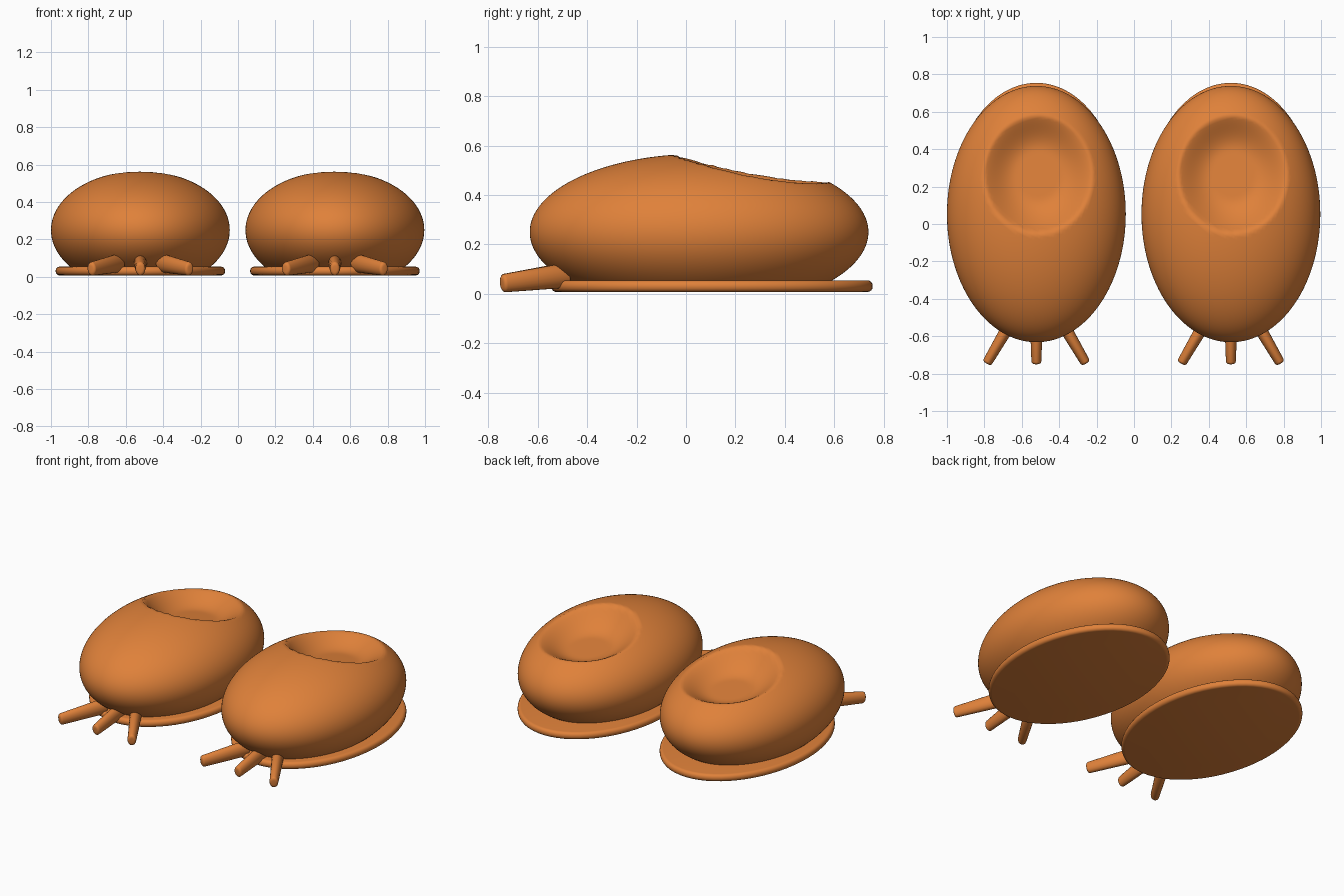
import bpy, bmesh, math
from mathutils import Vector, Matrix

if "Cube" in bpy.data.objects:
    bpy.data.objects.remove(bpy.data.objects["Cube"])

orange = bpy.data.materials.new("orange")
orange.diffuse_color = (0.74, 0.22, 0.042, 1)
orange.use_nodes = True
orange.node_tree.nodes["Principled BSDF"].inputs["Base Color"].default_value = orange.diffuse_color


def finish(name, bm, offset, angle=40):
    """Turn a bmesh into a smooth shaded object shifted sideways."""
    bmesh.ops.recalc_face_normals(bm, faces=bm.faces)
    mesh = bpy.data.meshes.new(name)
    bm.to_mesh(mesh)
    bm.free()
    mesh.materials.append(orange)
    obj = bpy.data.objects.new(name, mesh)
    bpy.context.collection.objects.link(obj)
    obj.location.x = offset
    bpy.ops.object.select_all(action='DESELECT')
    obj.select_set(True)
    bpy.context.view_layer.objects.active = obj
    bpy.ops.object.shade_smooth_by_angle(angle=math.radians(angle))
    return obj


def slipper_body(name, offset):
    """Padded ellipsoid with a flat base and a foot hollow pressed into the top."""
    bm = bmesh.new()
    bmesh.ops.create_icosphere(bm, subdivisions=6, radius=1)
    for v in bm.verts:
        v.co = Vector((v.co.x * 0.478, v.co.y * 0.685 + 0.053, v.co.z * 0.316 + 0.25))
        if v.co.z < 0.03:
            v.co.z = 0.03
        # foot hollow
        d = math.hypot((v.co.x - 0.01) / 0.29, (v.co.y - 0.265) / 0.315)
        if v.co.z > 0.25 and d < 1:
            t = min(1, (1 - d) / 0.6)
            w = 1 - (1 - t) ** 2
            floor = 0.40 - 0.1 * (v.co.y - 0.265)
            v.co.z += (floor - v.co.z) * w
    finish(name, bm, offset, 60)


def sole(name, offset):
    """Thin oval plate with a rounded rim."""
    bm = bmesh.new()
    bmesh.ops.create_cone(bm, cap_ends=True, segments=64, radius1=1, radius2=1, depth=0.047)
    bmesh.ops.transform(bm, matrix=Matrix.Translation((0, 0.105, 0.031))
                        @ Matrix.Diagonal((0.453, 0.65, 1, 1)), verts=bm.verts)
    rim = [e for e in bm.edges if abs(e.verts[0].co.z - e.verts[1].co.z) < 1e-4]
    bmesh.ops.bevel(bm, geom=rim, offset=0.021, segments=4, profile=0.5, affect='EDGES')
    finish(name, bm, offset)


def claw(name, tip, base, offset):
    """Tapered peg with a rounded tip, taller than wide."""
    tip, base = Vector(tip), Vector(base)
    axis = base - tip
    length = axis.length
    bm = bmesh.new()
    bmesh.ops.create_cone(bm, cap_ends=True, segments=20, radius1=0.026, radius2=0.036,
                          depth=length)
    bmesh.ops.translate(bm, vec=(0, 0, length / 2), verts=bm.verts)
    ends = [e for e in bm.edges if abs(e.verts[0].co.z - e.verts[1].co.z) < 1e-4]
    bmesh.ops.bevel(bm, geom=ends, offset=0.014, segments=4, profile=0.5, affect='EDGES')
    # local y becomes the upright direction
    z = axis.normalized()
    x = Vector((0, 0, 1)).cross(z).normalized()
    y = z.cross(x)
    frame = Matrix((x, y, z)).transposed().to_4x4()
    bmesh.ops.transform(bm, matrix=Matrix.Translation(tip) @ frame
                        @ Matrix.Diagonal((1, 1.4, 1, 1)), verts=bm.verts)
    finish(name, bm, offset)


# left and right slippers
for side, offset in (("left", -0.522), ("right", 0.518)):
    slipper_body(side + "_slipper_body", offset)
    sole(side + "_sole", offset)
    claw(side + "_claw_middle", (0, -0.748, 0.042), (0, -0.48, 0.078), offset)
    for label, s in (("outer", -1), ("inner", 1)):
        claw(f"{side}_claw_{label}", (s * 0.265, -0.745, 0.042), (s * 0.11, -0.48, 0.075), offset)
